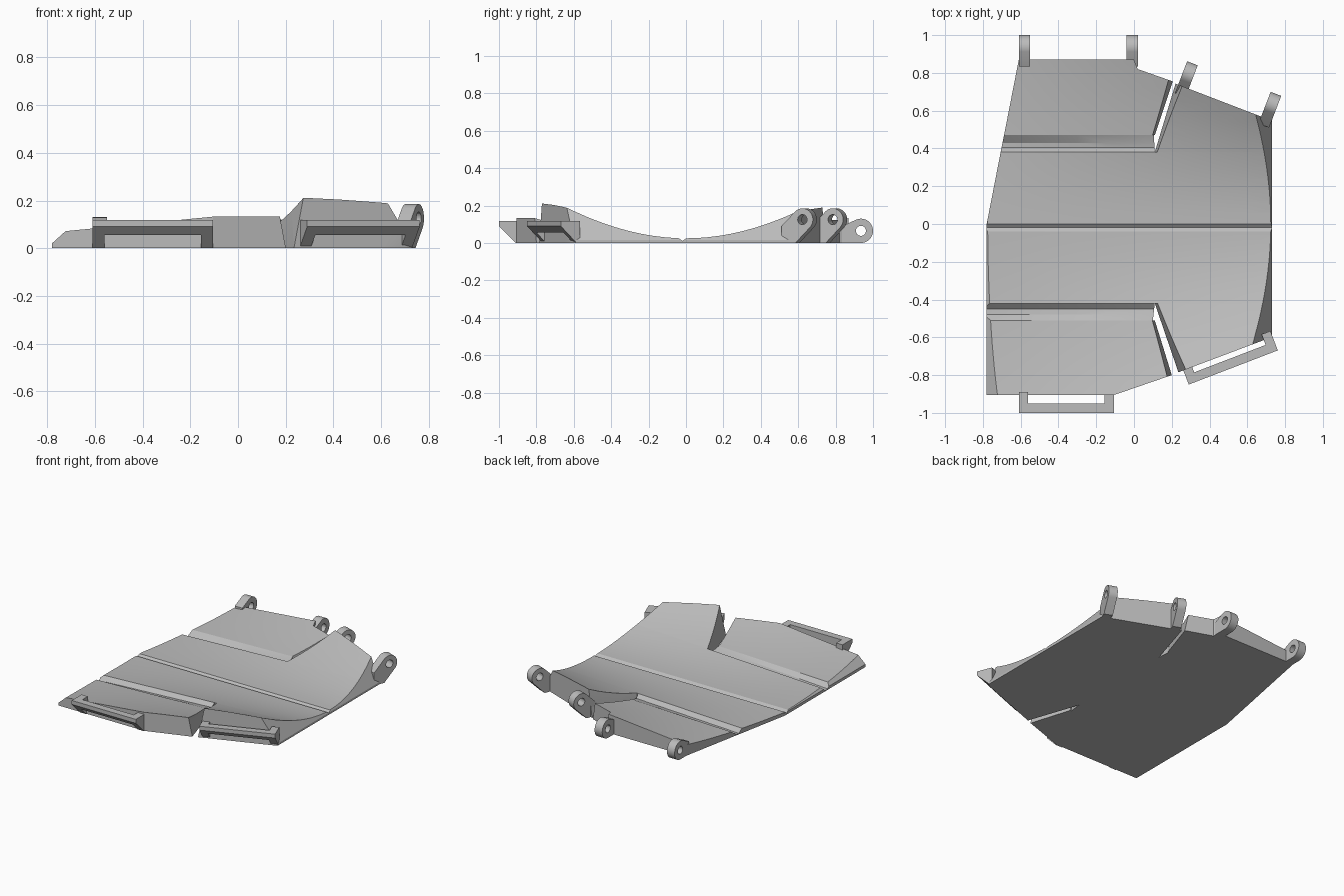
import bpy, bmesh, math
from mathutils import Vector, Matrix

if "Cube" in bpy.data.objects:
    bpy.data.objects.remove(bpy.data.objects["Cube"])

grey = bpy.data.materials.new("plain grey")
grey.use_nodes = True
COLOUR = (0.5, 0.5, 0.5, 1)
grey.diffuse_color = COLOUR
grey.node_tree.nodes["Principled BSDF"].inputs["Base Color"].default_value = COLOUR


def finish(name, bm):
    bmesh.ops.recalc_face_normals(bm, faces=bm.faces)
    mesh = bpy.data.meshes.new(name)
    bm.to_mesh(mesh)
    bm.free()
    mesh.materials.append(grey)
    obj = bpy.data.objects.new(name, mesh)
    bpy.context.collection.objects.link(obj)
    bpy.ops.object.select_all(action='DESELECT')
    bpy.context.view_layer.objects.active = obj
    obj.select_set(True)
    bpy.ops.object.shade_smooth_by_angle(angle=math.radians(15))
    return obj


# Curved top surfaces: a trough that deepens towards +x
def inner(x, y):
    notch = 0.014 if -0.03 < y < -0.005 else 0
    return 0.025 + (0.05 + 0.25 * (x + 0.78)) * y * y - notch


def outer(x, y):
    return 0.025 + (0.05 + 0.12 * (x + 0.78)) * y * y


def groove(a, b, c, d):
    def height(x, y):
        y = abs(y)
        low = inner(x, y) - 0.03 * min(1, (y - a) / (b - a))
        if y <= c + 0.001:
            return low
        t = (y - c) / (d - c)
        return low * (1 - t) + outer(x, y) * t
    return height


def bevel_plane(p, q, sign):
    """Leaning plane rising from the bottom edge p-q of a slot."""
    e = Vector((q[0] - p[0], q[1] - p[1], 0)).normalized()
    n = Vector((e.y, -e.x, 0)) * sign
    return Vector((p[0], p[1], 0.003)), (n + Vector((0, 0, 0.2))).normalized()


RIGHT_END = (Vector((0.73, 0, 0.015)), Vector((0.17, 0, 0.1)).normalized())
LEFT_END = (Vector((-0.78, 0, 0.02)), Vector((-0.045, 0, 0.05)).normalized())
Y_LINES = [i * 0.06 for i in range(-15, 15)] + [-0.018, -0.04]
X_LINES = [-0.6 + i * 0.15 for i in range(9)]


def cut(bm, co, no, clear=False):
    bmesh.ops.bisect_plane(bm, geom=bm.verts[:] + bm.edges[:] + bm.faces[:], dist=1e-5,
                           plane_co=co, plane_no=no, clear_outer=clear)


def panel(name, outline, height, trims=(), y_lines=Y_LINES):
    bm = bmesh.new()
    bm.faces.new([bm.verts.new((x, y, 0)) for x, y in outline])
    for y in y_lines:
        cut(bm, (0, y, 0), (0, 1, 0))
    for x in X_LINES:
        cut(bm, (x, 0, 0), (1, 0, 0))
    # Raise a copy of the flat outline onto the curved surface
    ext = bmesh.ops.extrude_face_region(bm, geom=bm.faces[:], use_keep_orig=True)
    for v in ext["geom"]:
        if isinstance(v, bmesh.types.BMVert):
            v.co.z = height(v.co.x, v.co.y)
    bmesh.ops.triangulate(bm, faces=[f for f in bm.faces if len(f.verts) > 3])
    for co, no in trims:
        cut(bm, co, no, True)
        bmesh.ops.holes_fill(bm, edges=[e for e in bm.edges if e.is_boundary])
    return finish(name, bm)


# Main plate, its two wings, the grooves and the two lower outer panels
panel("centre_plate",
      [(-0.78, -0.42), (0.73, -0.42), (0.73, 0.38), (-0.706, 0.38), (-0.78, 0)],
      inner, [RIGHT_END, LEFT_END])
panel("back_wing",
      [(0.11, 0.38), (0.73, 0.38), (0.73, 0.547), (0.67, 0.57), (0.22, 0.743)],
      inner, [RIGHT_END, bevel_plane((0.11, 0.38), (0.22, 0.743), -1)])
panel("front_wing",
      [(0.11, -0.42), (0.235, -0.785), (0.7, -0.61), (0.73, -0.59), (0.73, -0.42)],
      inner, [RIGHT_END, bevel_plane((0.11, -0.42), (0.235, -0.785), 1)])
panel("back_groove",
      [(-0.706, 0.38), (0.11, 0.38), (0.105, 0.47), (-0.688, 0.47)],
      groove(0.38, 0.405, 0.43, 0.47), (), [0.405, 0.43])
panel("front_groove",
      [(-0.78, -0.51), (0.1, -0.51), (0.11, -0.42), (-0.78, -0.42)],
      groove(0.42, 0.45, 0.48, 0.51), [LEFT_END], [-0.45, -0.48])
panel("back_outer_panel",
      [(-0.688, 0.47), (0.11, 0.47), (0.205, 0.755), (0.02, 0.82), (0, 0.87), (-0.61, 0.87)],
      outer, [bevel_plane((0.11, 0.47), (0.205, 0.755), 1)])
panel("front_outer_panel",
      [(-0.78, -0.905), (-0.105, -0.905), (0.2, -0.8), (0.11, -0.51), (-0.78, -0.51)],
      outer, [LEFT_END, bevel_plane((0.11, -0.51), (0.2, -0.8), -1)])


# Rounded hinge lugs with a pin hole along the back
def arc(cz, r, start, end, n):
    return [(r * math.cos(a), cz + r * math.sin(a))
            for a in (math.radians(start + (end - start) * i / n) for i in range(n + 1))]


def lug(name, x, y, angle, profile, cz):
    curve = bpy.data.curves.new(name, 'CURVE')
    curve.dimensions = '2D'
    curve.fill_mode = 'BOTH'
    curve.extrude = 0.03
    for pts in (profile, arc(cz, 0.027, 0, 345, 23)):
        spline = curve.splines.new('POLY')
        spline.points.add(len(pts) - 1)
        for p, (u, z) in zip(spline.points, pts):
            p.co = (u, z, 0, 1)
        spline.use_cyclic_u = True
    temp = bpy.data.objects.new(name + "_curve", curve)
    bpy.context.collection.objects.link(temp)
    bpy.context.view_layer.update()
    mesh = bpy.data.meshes.new_from_object(temp.evaluated_get(
        bpy.context.evaluated_depsgraph_get()))
    bpy.data.objects.remove(temp)
    bm = bmesh.new()
    bm.from_mesh(mesh)
    bpy.data.meshes.remove(mesh)
    bmesh.ops.remove_doubles(bm, verts=bm.verts, dist=1e-5)
    bm.transform(Matrix.Translation((x, y, 0)) @ Matrix.Rotation(angle, 4, 'Z')
                 @ Matrix.Rotation(math.pi / 2, 4, 'X'))
    finish(name, bm)


low = arc(0.065, 0.065, -90, 110, 18) + [(-0.1, 0.09), (-0.1, 0)]
high = arc(0.125, 0.06, -45, 135, 18) + [(-0.12, 0.09), (-0.12, 0), (-0.04, 0)]
TURN = math.radians(21)
lug("back_lug_right", -0.58, 0.935, math.pi / 2, low, 0.065)
lug("back_lug_middle", -0.01, 0.935, math.pi / 2, low, 0.065)
lug("wing_lug_middle", 0.288, 0.795, math.pi / 2 - TURN, high, 0.125)
lug("wing_lug_left", 0.73, 0.633, math.pi / 2 - TURN, high, 0.125)


# Front brackets: a bar held off the panel by two chamfered arms
def prism(bm, profile, u0, u1):
    face = bm.faces.new([bm.verts.new((u0, d, z)) for d, z in profile])
    ext = bmesh.ops.extrude_face_region(bm, geom=[face], use_keep_orig=True)
    bmesh.ops.translate(bm, vec=(u1 - u0, 0, 0),
                        verts=[v for v in ext["geom"] if isinstance(v, bmesh.types.BMVert)])


ARM = [(0, 0.118), (0, 0.09), (0.09, 0), (0.11, 0), (0.11, 0.118)]
BAR = [(0, 0.118), (0, 0.09), (0.035, 0.055), (0.05, 0.055), (0.05, 0.118)]


def bracket(name, x, y, angle, length):
    bm = bmesh.new()
    prism(bm, ARM, 0, 0.05)
    prism(bm, BAR, 0.05, length - 0.05)
    prism(bm, ARM, length - 0.05, length)
    bm.transform(Matrix.Translation((x, y, 0)) @ Matrix.Rotation(angle, 4, 'Z'))
    finish(name, bm)


bracket("front_bracket_right", -0.61, -1, 0, 0.505)
bracket("front_bracket_left", 0.29, -0.85, TURN, 0.505)
